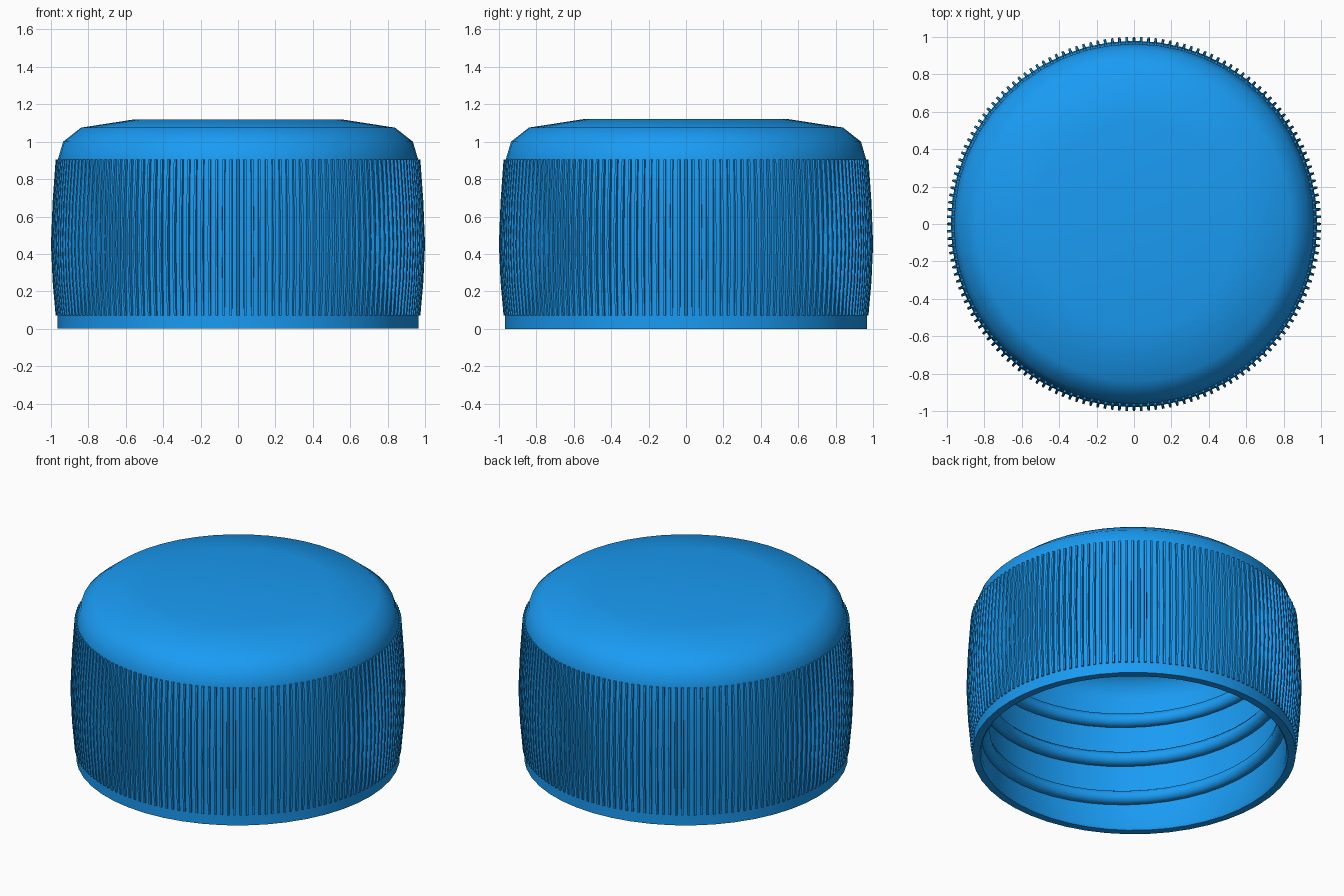
import bpy, bmesh
from math import pi, sin, cos, radians

if "Cube" in bpy.data.objects:
    bpy.data.objects.remove(bpy.data.objects["Cube"])

blue = bpy.data.materials.new("blue_plastic")
blue.diffuse_color = (0.01, 0.33, 0.9, 1)
blue.use_nodes = True
blue.node_tree.nodes["Principled BSDF"].inputs["Base Color"].default_value = blue.diffuse_color


def finish(name, bm, angle):
    bmesh.ops.recalc_face_normals(bm, faces=bm.faces)
    mesh = bpy.data.meshes.new(name)
    bm.to_mesh(mesh)
    bm.free()
    obj = bpy.data.objects.new(name, mesh)
    bpy.context.collection.objects.link(obj)
    mesh.materials.append(blue)
    bpy.ops.object.select_all(action='DESELECT')
    obj.select_set(True)
    bpy.context.view_layer.objects.active = obj
    bpy.ops.object.shade_smooth_by_angle(angle=radians(angle))
    return obj


# Cap shell: closed profile (radius, height) from outer top to inner ceiling
SEG = 48
profile = [(0, 1.12), (0.55, 1.12), (0.84, 1.075), (0.935, 1.0), (0.963, 0.905),
           (0.975, 0.68), (0.98, 0.45), (0.975, 0.25), (0.966, 0.07), (0.966, 0),
           (0.92, 0), (0.91, 0.015), (0.915, 0.25), (0.92, 0.45), (0.915, 0.68),
           (0.905, 0.89), (0.885, 0.965), (0.81, 1.025), (0.54, 1.07), (0, 1.07)]
bm = bmesh.new()
verts = [bm.verts.new((r, 0, z)) for r, z in profile]
edges = [bm.edges.new(pair) for pair in zip(verts, verts[1:])]
bmesh.ops.spin(bm, geom=verts + edges, cent=(0, 0, 0), axis=(0, 0, 1),
               angle=2 * pi, steps=SEG, use_duplicate=False)
bmesh.ops.remove_doubles(bm, verts=bm.verts, dist=0.0005)
finish("cap_shell", bm, 50)

# Grip ribs: thin vertical bars that follow the bulge of the wall
RIBS = 160
rib_line = [(0.975, 0.07), (0.991, 0.25), (1.0, 0.45), (0.991, 0.68), (0.975, 0.905)]
bm = bmesh.new()
for i in range(RIBS):
    a = 2 * pi * i / RIBS
    rows = []
    for r, z in rib_line:
        section = [(r - 0.04, -0.01), (r, -0.006), (r, 0.006), (r - 0.04, 0.01)]
        rows.append([bm.verts.new((x * cos(a) - y * sin(a), x * sin(a) + y * cos(a), z))
                     for x, y in section])
    for low, high in zip(rows, rows[1:]):
        for k in range(3):
            bm.faces.new((low[k], low[k + 1], high[k + 1], high[k]))
    bm.faces.new(rows[0])
    bm.faces.new(rows[-1])
finish("grip_ribs", bm, 30)

# Inner screw thread: round bead on a three-turn helix with tapered ends
PITCH, TURNS, STEPS = 0.265, 3, 48
curve = bpy.data.curves.new("screw_thread", 'CURVE')
curve.dimensions = '3D'
curve.bevel_depth = 0.045
curve.bevel_resolution = 2
curve.use_fill_caps = True
spline = curve.splines.new('POLY')
count = TURNS * STEPS
spline.points.add(count)
for i, p in enumerate(spline.points):
    t = i / STEPS - TURNS / 2
    a = radians(225) - 2 * pi * t
    p.co = (0.905 * cos(a), 0.905 * sin(a), 0.485 + PITCH * t, 1)
    p.radius = min(1, 0.2 + min(i, count - i) / 6)
spline.use_smooth = True
thread = bpy.data.objects.new("screw_thread", curve)
bpy.context.collection.objects.link(thread)
curve.materials.append(blue)
bpy.ops.object.select_all(action='DESELECT')
thread.select_set(True)
bpy.context.view_layer.objects.active = thread
bpy.ops.object.convert(target='MESH')
